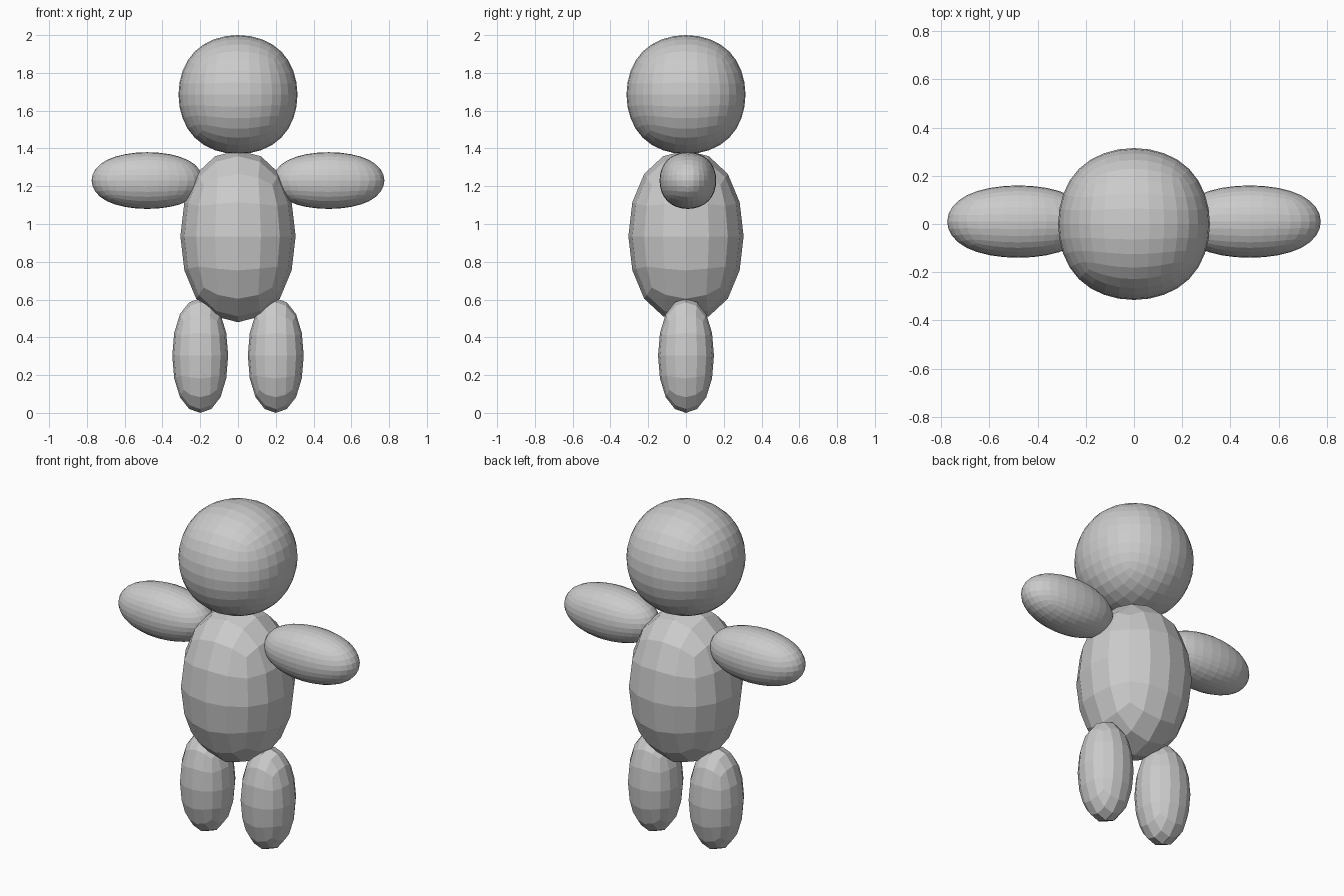
import bpy

default = bpy.data.objects.get("Cube")
if default:
    bpy.data.objects.remove(default, do_unlink=True)

grey = bpy.data.materials.new("plain_grey")
grey.use_nodes = True
colour = (0.6, 0.6, 0.6, 1)
grey.diffuse_color = colour
grey.node_tree.nodes["Principled BSDF"].inputs["Base Color"].default_value = colour


def rounded_part(name, centre, half_size, levels):
    """Subdivided cube, flat shaded, fitted to the given half sizes."""
    bpy.ops.mesh.primitive_cube_add(size=2)
    part = bpy.context.object
    part.name = part.data.name = name
    part.data.materials.append(grey)
    mod = part.modifiers.new("Subdivision", 'SUBSURF')
    mod.levels = mod.render_levels = levels
    bpy.ops.object.modifier_apply(modifier=mod.name)
    reach = max(v.co.x for v in part.data.vertices)
    for v in part.data.vertices:
        v.co = [c / reach * h for c, h in zip(v.co, half_size)]
    part.location = centre
    part.data.shade_flat()
    return part


# Head and body
rounded_part("head", (0, 0, 1.685), (0.315, 0.315, 0.315), 3)
rounded_part("body", (0, 0, 0.935), (0.305, 0.305, 0.455), 2)

# Limbs on both sides
for side, sign in (("left", 1), ("right", -1)):
    rounded_part(side + "_arm", (sign * 0.48, 0.01, 1.23), (0.295, 0.15, 0.15), 3)
    rounded_part(side + "_leg", (sign * 0.2, 0, 0.303), (0.148, 0.148, 0.303), 2)
